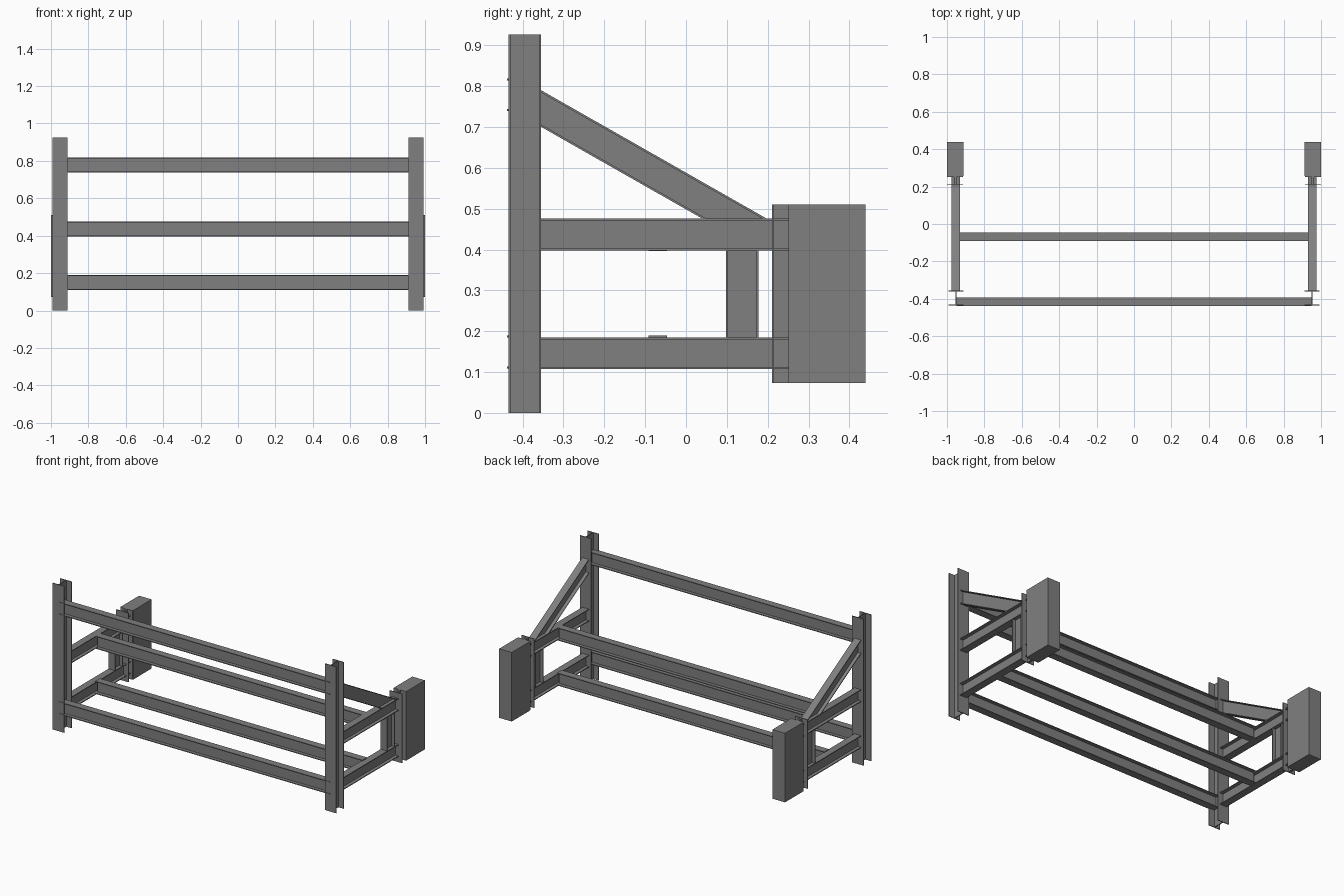
import bpy, bmesh, math
from mathutils import Vector

if "Cube" in bpy.data.objects:
    bpy.data.objects.remove(bpy.data.objects["Cube"])

steel = bpy.data.materials.new("steel_grey")
steel.diffuse_color = (0.22, 0.215, 0.215, 1)
steel.use_nodes = True
steel.node_tree.nodes["Principled BSDF"].inputs["Base Color"].default_value = steel.diffuse_color


def i_profile(w, h, web, fl):
    """I-section outline: w across flanges, h overall depth."""
    a, b, c, d = w / 2, h / 2, web / 2, h / 2 - fl
    return [(-a, -b), (a, -b), (a, -d), (c, -d), (c, d), (a, d),
            (a, b), (-a, b), (-a, d), (-c, d), (-c, -d), (-a, -d)]


def prism(name, profile, start, end):
    """Join two ends; start/end map a profile point to a 3D position."""
    bm = bmesh.new()
    r0 = [bm.verts.new(Vector(start(u, v))) for u, v in profile]
    r1 = [bm.verts.new(Vector(end(u, v))) for u, v in profile]
    n = len(profile)
    for i in range(n):
        j = (i + 1) % n
        bm.faces.new((r0[i], r0[j], r1[j], r1[i]))
    bm.faces.new(r0[::-1])
    bm.faces.new(r1)
    bmesh.ops.recalc_face_normals(bm, faces=bm.faces)
    me = bpy.data.meshes.new(name)
    bm.to_mesh(me)
    bm.free()
    me.materials.append(steel)
    ob = bpy.data.objects.new(name, me)
    bpy.context.collection.objects.link(ob)
    return ob


def upright(name, prof, x, y, z0, z1):
    return prism(name, prof, lambda u, v: (x + u, y + v, z0), lambda u, v: (x + u, y + v, z1))


POST = i_profile(0.08, 0.08, 0.005, 0.005)
BEAM = i_profile(0.046, 0.08, 0.004, 0.005)
ARM = i_profile(0.046, 0.078, 0.004, 0.005)
END = i_profile(0.086, 0.046, 0.012, 0.005)

# Diagonal brace geometry
SLOPE = 0.569
COS = 1 / math.sqrt(1 + SLOPE ** 2)
Y0, ZC, ZEND = -0.358, 0.747, 0.474

for side, s in (("left", -1), ("right", 1)):
    xa = 0.952 * s
    # front post
    upright(side + "_post", POST, xa, -0.395, 0, 0.926)
    # horizontal side arms
    for lvl, z in (("lower", 0.146), ("upper", 0.437)):
        prism(f"{side}_{lvl}_arm", ARM,
              lambda u, v: (xa + u, -0.36, z + v), lambda u, v: (xa + u, 0.253, z + v))
    # short strut between arms
    upright(side + "_strut", BEAM, xa, 0.138, 0.183, 0.400)
    # diagonal brace, mitred to the post and the upper arm
    prism(side + "_brace", ARM,
          lambda u, v: (xa + u, Y0, ZC + v / COS),
          lambda u, v: (xa + u, Y0 + (ZC + v / COS - ZEND) / SLOPE, ZEND))
    # rear mounting section and block
    xb = 0.956 * s
    upright(side + "_rear_section", END, xb, 0.233, 0.073, 0.51)
    upright(side + "_block", [(-.044, -.0915), (.044, -.0915), (.044, .0915), (-.044, .0915)],
            xb, 0.3475, 0.073, 0.51)

# long cross beams: two at the posts, two between the arms
for name, y, z, x1 in (("front_top_beam", -0.415, 0.779, 0.948),
                       ("front_bottom_beam", -0.415, 0.149, 0.948),
                       ("middle_upper_beam", -0.069, 0.436, 0.935),
                       ("middle_lower_beam", -0.069, 0.150, 0.935)):
    prism(name, BEAM, lambda u, v: (-x1, y + u, z + v), lambda u, v: (x1, y + u, z + v))
